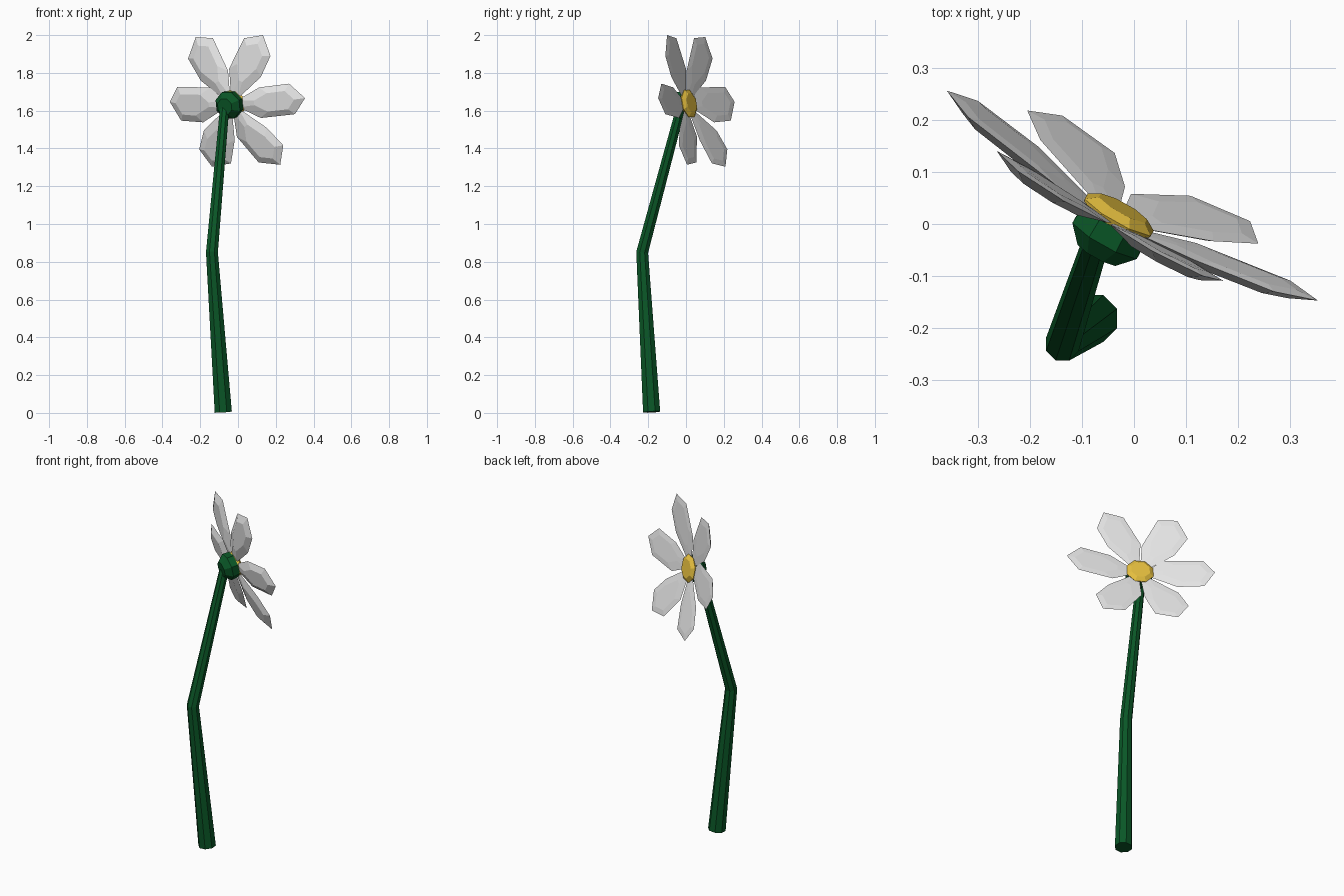
import bpy, bmesh, math
from mathutils import Vector

if "Cube" in bpy.data.objects:
    bpy.data.objects.remove(bpy.data.objects["Cube"])


def material(name, rgb):
    m = bpy.data.materials.new(name)
    m.diffuse_color = (*rgb, 1)
    m.use_nodes = True
    m.node_tree.nodes["Principled BSDF"].inputs["Base Color"].default_value = m.diffuse_color
    return m


GREEN = material("dark green", (0.003, 0.095, 0.02))
WHITE = material("petal white", (0.8, 0.8, 0.8))
YELLOW = material("centre yellow", (0.8, 0.53, 0.05))

# Flower head frame: N faces out of the bloom, U runs sideways, V runs up
HEAD = Vector((-0.03, 0.015, 1.637))
N = Vector((0.48, 0.855, 0.196)).normalized()
U = N.cross(Vector((0, 0, 1))).normalized()
V = U.cross(N)


def head_point(u, v, h):
    return HEAD + U * u + V * v + N * h


def loft(name, rings, mat):
    """Skin a stack of equal-length rings and cap both ends."""
    bm = bmesh.new()
    loops = [[bm.verts.new(p) for p in ring] for ring in rings]
    count = len(loops[0])
    for a, b in zip(loops, loops[1:]):
        for i in range(count):
            j = (i + 1) % count
            bm.faces.new((a[i], a[j], b[j], b[i]))
    bm.faces.new(loops[0])
    bm.faces.new(loops[-1])
    bmesh.ops.recalc_face_normals(bm, faces=bm.faces)
    mesh = bpy.data.meshes.new(name)
    bm.to_mesh(mesh)
    bm.free()
    mesh.materials.append(mat)
    obj = bpy.data.objects.new(name, mesh)
    bpy.context.collection.objects.link(obj)
    return obj


def circle(centre, normal, radius, sides=8):
    x = Vector((1, 0, 0))
    x = (x - normal * x.dot(normal)).normalized()
    y = normal.cross(x)
    angles = [math.tau * (i + 0.5) / sides for i in range(sides)]
    return [centre + (x * math.cos(a) + y * math.sin(a)) * radius for a in angles]


def head_ring(radius, h, sides=8):
    angles = [math.tau * (i + 0.5) / sides for i in range(sides)]
    return [head_point(radius * math.cos(a), radius * math.sin(a), h) for a in angles]


# Bent, tapering stem
foot = Vector((-0.078, -0.182, 0.005))
bend = Vector((-0.138, -0.232, 0.85))
top = head_point(-0.015, -0.01, -0.06)
low, high = (bend - foot).normalized(), (top - bend).normalized()
loft("stem", [circle(foot, low, 0.049),
              circle(bend, (low + high).normalized(), 0.034),
              circle(top, high, 0.026)], GREEN)

# Green cup behind the bloom and yellow disc in front
loft("flower_cup", [head_ring(0.045, -0.085), head_ring(0.077, -0.05),
                    head_ring(0.074, -0.01)], GREEN)
loft("flower_centre", [head_ring(0.07, -0.015), head_ring(0.079, 0.003),
                       head_ring(0.055, 0.018)], YELLOW)

# Petal outlines in the head plane, each listed around its tip
OUTLINES = [
    [(.157, -.08), (.35, -.065), (.415, .02), (.333, .1), (.165, .085)],
    [(.177, .14), (.237, .25), (.198, .36), (.087, .345), (-.007, .187)],
    [(-.014, .175), (-.103, .345), (-.211, .35), (-.266, .235), (-.19, .12)],
    [(-.13, .085), (-.347, .083), (-.407, 0), (-.345, -.1), (-.2, -.105)],
    [(-.203, -.15), (-.253, -.255), (-.189, -.35), (-.066, -.33), (-.017, -.2)],
    [(0, -.182), (.102, -.325), (.226, -.34), (.261, -.233), (.183, -.135)],
]


def petal(index, outline):
    # narrow base on the line towards the petal's middle
    mid = sum((Vector(p) for p in outline), Vector((0, 0))) / len(outline)
    axis = mid.normalized()
    side = Vector((-axis.y, axis.x))
    pts = [axis * 0.04 - side * 0.02] + [Vector(p) for p in outline]
    pts.append(axis * 0.04 + side * 0.02)

    def ring(scale, offset):
        result = []
        for p in pts:
            q = mid + (p - mid) * scale
            result.append(head_point(q.x, q.y, 0.16 * q.length - 0.015 + offset))
        return result

    # lens section: raised back, thin rim, flatter front
    loft(f"petal_{index}", [ring(0.6, -0.017), ring(1, 0), ring(0.65, 0.005)], WHITE)


for k, outline in enumerate(OUTLINES, 1):
    petal(k, outline)
